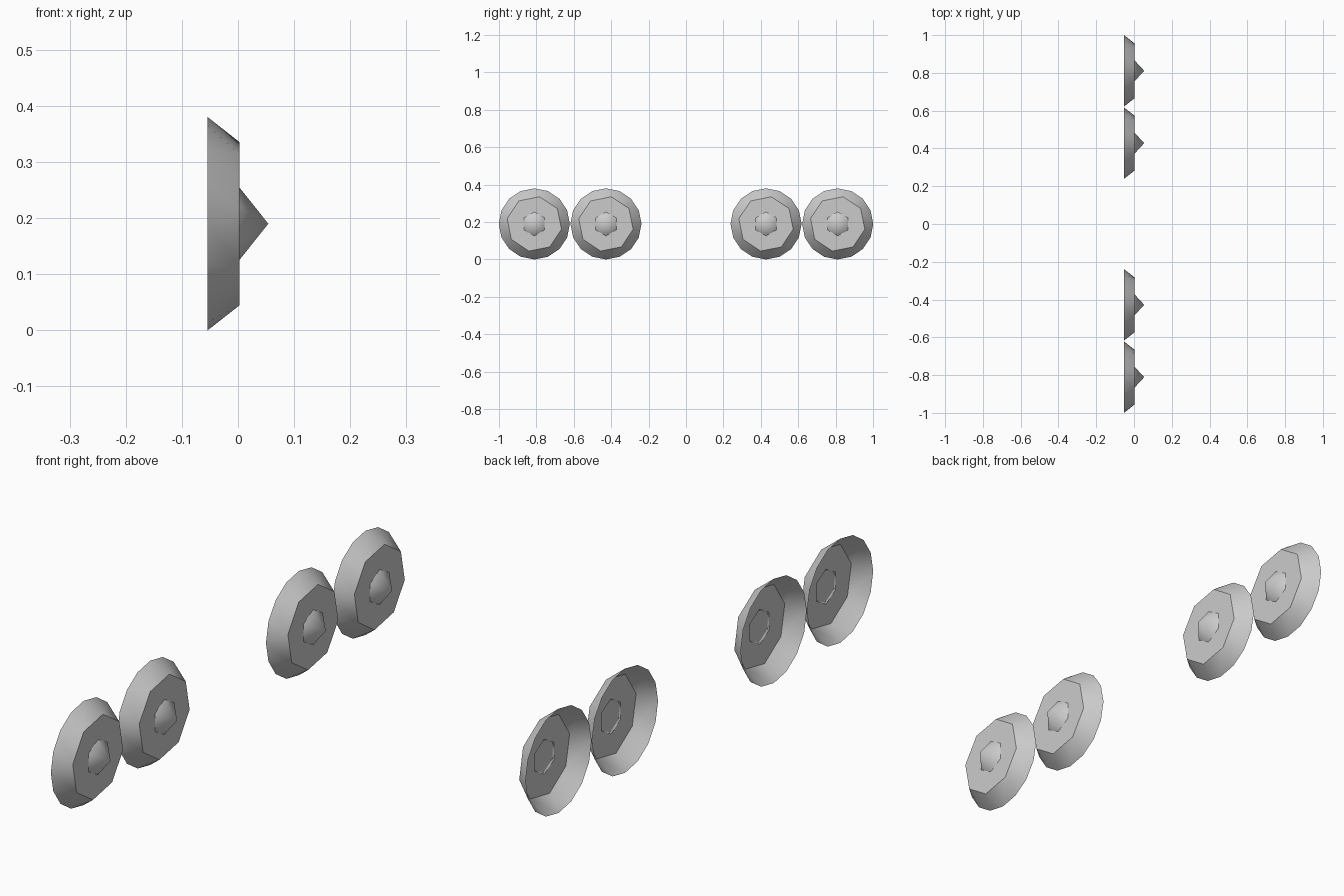
import bpy, bmesh
from math import sin, cos, pi, radians

if "Cube" in bpy.data.objects:
    bpy.data.objects.remove(bpy.data.objects["Cube"])

Z = 0.19                      # wheel centre height
WHEEL_Y = (-0.811, -0.428, 0.428, 0.811)


def ring(bm, x, r, n, start):
    """Loop of n vertices around the x axis."""
    return [bm.verts.new((x, r * cos(start - 2 * pi * i / n), r * sin(start - 2 * pi * i / n)))
            for i in range(n)]


def finish(bm, name, y):
    me = bpy.data.meshes.new(name)
    bm.to_mesh(me)
    bm.free()
    me.shade_smooth()
    me.set_sharp_from_angle(angle=radians(45))
    ob = bpy.data.objects.new(name, me)
    ob.location = (0, y, Z)
    bpy.context.collection.objects.link(ob)
    return ob


def wheel_dish(name, y):
    bm = bmesh.new()
    # 16-sided open rim tapering to an 8-sided face
    rim = ring(bm, -0.054, 0.19, 16, radians(90))
    face = ring(bm, 0.003, 0.148, 8, radians(78.75))
    for i in range(8):
        a, b = face[i], face[(i + 1) % 8]
        r0, r1, r2 = rim[2 * i], rim[2 * i + 1], rim[(2 * i + 2) % 16]
        bm.faces.new((a, r0, r1))
        bm.faces.new((a, r1, r2, b))
    # flat face with a hexagonal opening for the hub
    hole = ring(bm, 0.003, 0.064, 6, radians(90))
    edges = [bm.edges.get((l[i], l[(i + 1) % len(l)])) or bm.edges.new((l[i], l[(i + 1) % len(l)]))
             for l in (face, hole) for i in range(len(l))]
    bmesh.ops.triangle_fill(bm, edges=edges, use_beauty=True, normal=(1, 0, 0))
    bmesh.ops.recalc_face_normals(bm, faces=bm.faces)
    if sum(f.normal.x for f in bm.faces) < 0:
        bmesh.ops.reverse_faces(bm, faces=bm.faces)
    return finish(bm, name, y)


def hub_cap(name, y):
    bm = bmesh.new()
    # six-sided point with a slightly recessed back
    base = ring(bm, 0.003, 0.064, 6, radians(90))
    back = ring(bm, 0.007, 0.0588, 6, radians(90))
    tip = bm.verts.new((0.054, 0, 0))
    for i in range(6):
        j = (i + 1) % 6
        bm.faces.new((base[j], base[i], tip))
    bm.faces.new(back)
    return finish(bm, name, y)


for k, y in enumerate(WHEEL_Y, 1):
    wheel_dish(f"wheel_{k}", y)
    hub_cap(f"hub_{k}", y)
